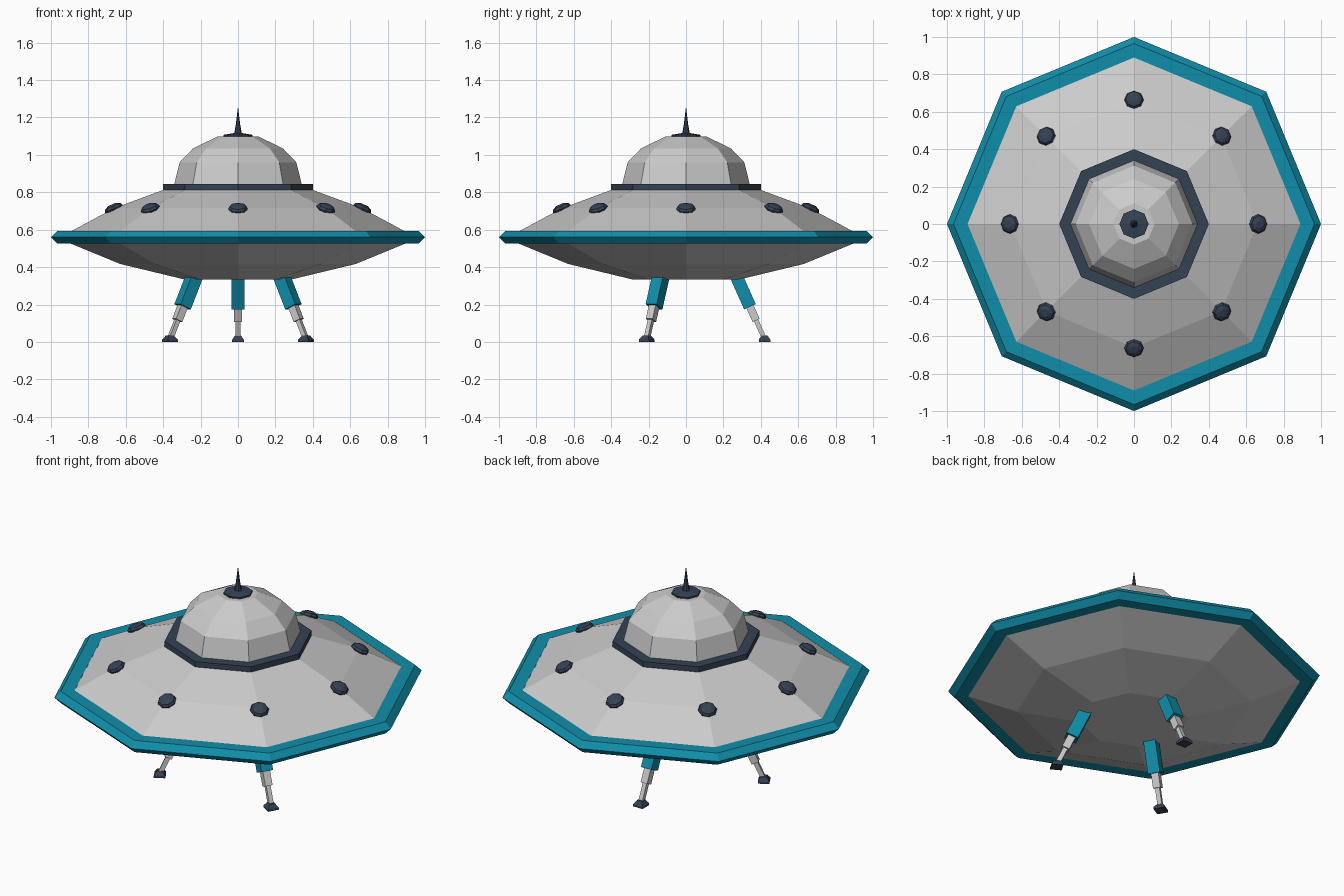
import bpy, bmesh
from math import cos, sin, pi, atan, radians, sqrt
from mathutils import Matrix

if "Cube" in bpy.data.objects:
    bpy.data.objects.remove(bpy.data.objects["Cube"])


def material(name, rgb):
    m = bpy.data.materials.new(name)
    m.diffuse_color = (*rgb, 1)
    m.use_nodes = True
    m.node_tree.nodes["Principled BSDF"].inputs["Base Color"].default_value = m.diffuse_color
    return m


teal = material("teal", (0.005, 0.27, 0.40))
navy = material("navy", (0.035, 0.055, 0.09))


def lathe(name, profile, mat=None, sides=8, phase=0.0, ring=False, matrix=None):
    """Revolve (radius, z) points; ring=True closes the profile, else ends are capped."""
    bm = bmesh.new()
    rows = [[bm.verts.new((r * cos(phase + 2 * pi * i / sides),
                           r * sin(phase + 2 * pi * i / sides), z))
             for i in range(sides)] for r, z in profile]
    pairs = list(zip(rows, rows[1:]))
    if ring:
        pairs.append((rows[-1], rows[0]))
    else:
        bm.faces.new(rows[0])
        bm.faces.new(rows[-1])
    for a, b in pairs:
        for i in range(sides):
            j = (i + 1) % sides
            bm.faces.new((a[i], a[j], b[j], b[i]))
    bmesh.ops.recalc_face_normals(bm, faces=bm.faces)
    mesh = bpy.data.meshes.new(name)
    bm.to_mesh(mesh)
    bm.free()
    obj = bpy.data.objects.new(name, mesh)
    bpy.context.collection.objects.link(obj)
    if mat:
        mesh.materials.append(mat)
    if matrix:
        obj.matrix_world = matrix
    return obj


def square(name, sections, mat, matrix):
    """Square bar from (width, z) sections."""
    return lathe(name, [(w / sqrt(2), z) for w, z in sections], mat, 4, pi / 4,
                 matrix=matrix)


# Saucer hull and rim
lathe("hull", [(0.29, 0.335), (0.63, 0.417), (0.905, 0.53), (0.905, 0.585),
               (0.66, 0.716), (0.38, 0.82)])
lathe("rim", [(0.89, 0.594), (0.965, 0.594), (1.0, 0.56), (0.965, 0.525),
              (0.89, 0.525)], teal, ring=True)

# Dome, collar and antenna
lathe("dome_collar", [(0.33, 0.813), (0.40, 0.813), (0.40, 0.845), (0.33, 0.845)],
      navy, ring=True)
lathe("dome", [(0.345, 0.82), (0.339, 0.85), (0.312, 0.96), (0.24, 1.035), (0.11, 1.098)])
lathe("antenna", [(0.078, 1.09), (0.078, 1.107), (0.02, 1.117), (0.012, 1.16),
                  (0.001, 1.25)], navy)

# Lights around the hull
for i in range(8):
    place = (Matrix.Rotation(i * pi / 4, 4, 'Z') @ Matrix.Translation((0.664, 0, 0.713))
             @ Matrix.Rotation(radians(24), 4, 'Y'))
    lathe(f"light_{i + 1}", [(0.045, -0.015), (0.052, 0.0), (0.044, 0.014), (0.022, 0.024)],
          navy, matrix=place)

# Three telescopic legs with feet
for side, angle in (("back", 90), ("front_left", 210), ("front_right", 330)):
    foot = Matrix.Rotation(radians(angle), 4, 'Z') @ Matrix.Translation((0.42, 0, 0))
    leg = foot @ Matrix.Translation((0, 0, 0.015)) @ Matrix.Rotation(-atan(0.45), 4, 'Y')
    square(f"{side}_leg_sleeve", [(0.068, 0.19), (0.068, 0.39)], teal, leg)
    square(f"{side}_leg_middle", [(0.042, 0.11), (0.042, 0.21)], None, leg)
    square(f"{side}_leg_rod", [(0.025, 0.0), (0.025, 0.12)], None, leg)
    square(f"{side}_foot", [(0.062, 0.0), (0.062, 0.012), (0.032, 0.034)], navy, foot)
